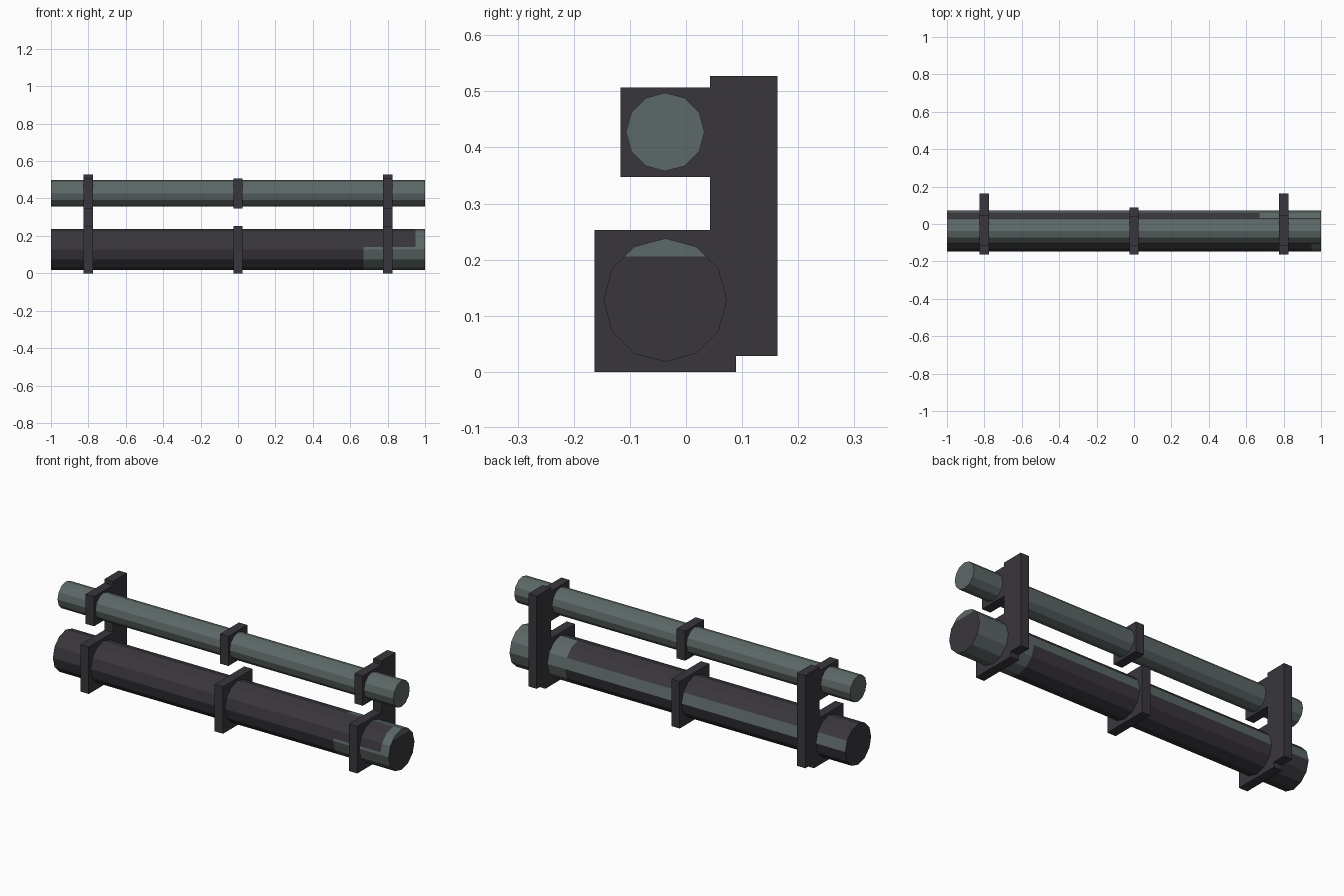
import bpy, bmesh, math
from mathutils import Matrix

if "Cube" in bpy.data.objects:
    bpy.data.objects.remove(bpy.data.objects["Cube"])


def material(name, rgb):
    m = bpy.data.materials.new(name)
    m.diffuse_color = (*rgb, 1)
    m.use_nodes = True
    m.node_tree.nodes["Principled BSDF"].inputs["Base Color"].default_value = m.diffuse_color
    return m


DARK = material("charcoal", (0.041, 0.037, 0.045))
GREEN = material("grey_green", (0.108, 0.138, 0.133))
AXIS_Y = -0.037


def finish(bm, name, mats):
    me = bpy.data.meshes.new(name)
    bm.to_mesh(me)
    bm.free()
    for m in mats:
        me.materials.append(m)
    ob = bpy.data.objects.new(name, me)
    bpy.context.collection.objects.link(ob)
    return ob


def box(name, x, y0, y1, z0, z1, width=0.05):
    bm = bmesh.new()
    bmesh.ops.create_cube(bm, size=1, matrix=Matrix.Translation(
        (x, (y0 + y1) / 2, (z0 + z1) / 2)) @ Matrix.Diagonal((width, y1 - y0, z1 - z0, 1)))
    return finish(bm, name, [DARK])


def pipe(z, r):
    bm = bmesh.new()
    bmesh.ops.create_cone(bm, cap_ends=True, segments=12, radius1=r, radius2=r, depth=2,
                          matrix=Matrix.Translation((0, AXIS_Y, z)) @ Matrix.Rotation(math.pi / 2, 4, 'Y'))
    return bm


def cut(bm, co, no):
    bmesh.ops.bisect_plane(bm, geom=bm.verts[:] + bm.edges[:] + bm.faces[:],
                           plane_co=co, plane_no=no)


# thin upper pipe
finish(pipe(0.4275, 0.07), "upper_pipe", [GREEN])

# thick lower pipe, dark with green painted areas
BIG_Z = 0.128
bm = pipe(BIG_Z, 0.11)
for x in (0.67, 0.95):
    cut(bm, (x, 0, 0), (1, 0, 0))
for z in (0.14, 0.206):
    cut(bm, (0, 0, z), (0, 0, 1))
bm.normal_update()
for f in bm.faces:
    c, n = f.calc_center_median(), f.normal
    angle = math.degrees(math.atan2(n.z, n.y))
    if abs(n.x) > 0.9:                       # end caps: green top on the right end
        green = n.x > 0 and c.z > 0.206
    elif c.x > 0.95:                         # rim at the right end
        green = True
    elif c.x > 0.67:                         # right section: upper front stays dark
        green = c.y > AXIS_Y or c.z < 0.14
    else:                                    # long stripe on the back
        green = 0 < angle < 30
    f.material_index = int(green)
finish(bm, "lower_pipe", [DARK, GREEN])

# square clamps around both pipes
for side, x in (("left", -0.8), ("middle", 0), ("right", 0.8)):
    box(side + "_lower_clamp", x, AXIS_Y - 0.126, AXIS_Y + 0.126, 0, 0.253)
    box(side + "_upper_clamp", x, AXIS_Y - 0.08, AXIS_Y + 0.08, 0.347, 0.507)

# rear mounting posts
for side, x in (("left", -0.8), ("right", 0.8)):
    box(side + "_post", x, 0.043, 0.163, 0.028, 0.527)
